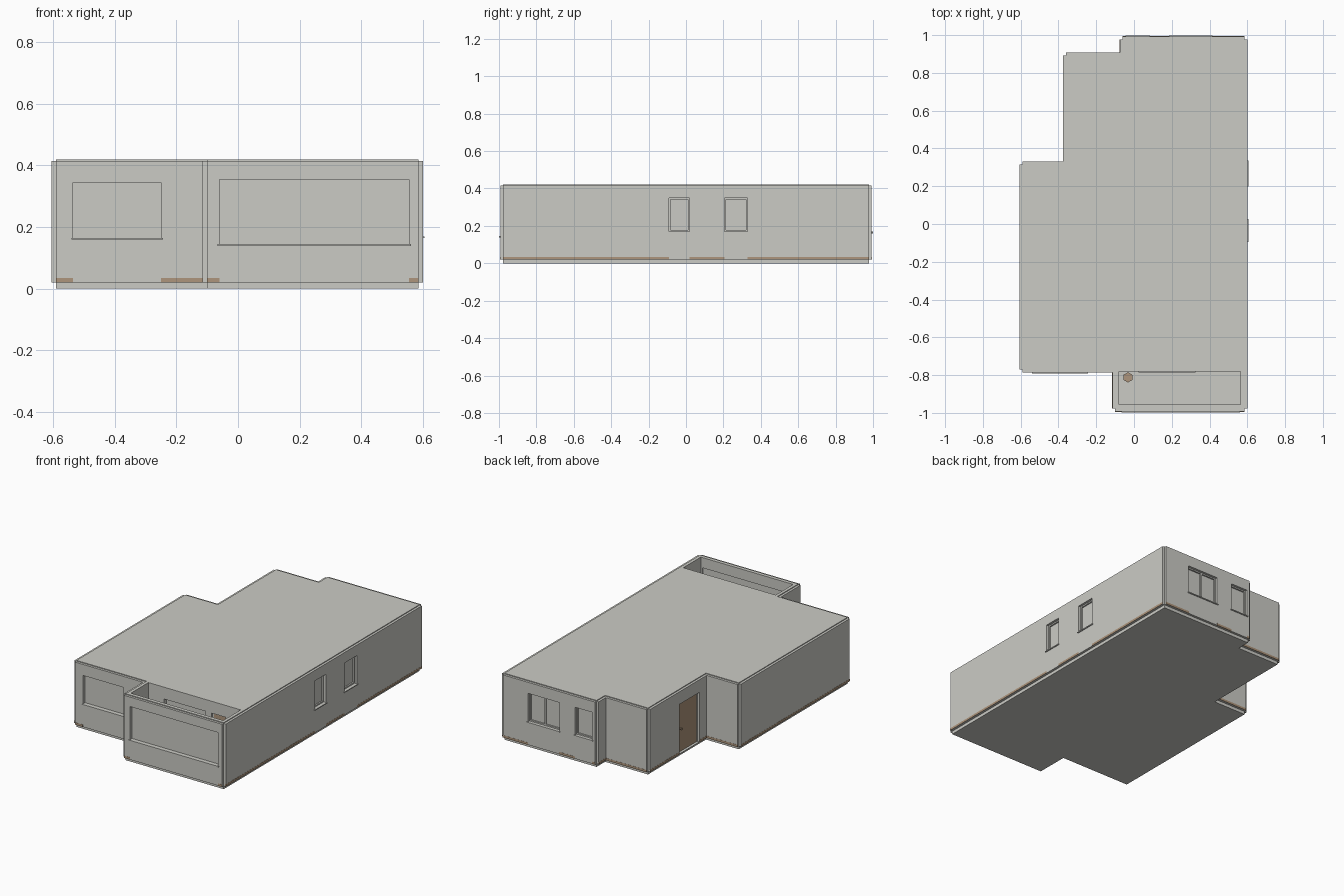
import bpy
import bmesh

cube = bpy.data.objects.get("Cube")
if cube:
    bpy.data.objects.remove(cube, do_unlink=True)


def material(name, rgb):
    m = bpy.data.materials.new(name)
    m.use_nodes = True
    m.diffuse_color = (*rgb, 1)
    m.node_tree.nodes["Principled BSDF"].inputs["Base Color"].default_value = (*rgb, 1)
    return m


GREY = material("warm grey plaster", (0.60, 0.60, 0.56))
BROWN = material("brown wood", (0.42, 0.30, 0.20))


def prism(name, outline, z0, z1, mat):
    """Extrude a counter-clockwise outline from z0 to z1."""
    bm = bmesh.new()
    face = bm.faces.new([bm.verts.new((x, y, z0)) for x, y in outline])
    top = bmesh.ops.extrude_face_region(bm, geom=[face])
    verts = [v for v in top["geom"] if isinstance(v, bmesh.types.BMVert)]
    bmesh.ops.translate(bm, verts=verts, vec=(0, 0, z1 - z0))
    bmesh.ops.recalc_face_normals(bm, faces=bm.faces)
    mesh = bpy.data.meshes.new(name)
    bm.to_mesh(mesh)
    bm.free()
    mesh.materials.append(mat)
    obj = bpy.data.objects.new(name, mesh)
    bpy.context.collection.objects.link(obj)
    return obj


def wall_box(name, wall, lo, hi, d0, d1, z0, z1, mat=GREY):
    """Box on a wall (axis, sign, plane): lo..hi along it, d0..d1 outward."""
    axis, sign, plane = wall
    a, b = sorted((plane + sign * d0, plane + sign * d1))
    if axis == 0:
        pts = [(a, lo), (b, lo), (b, hi), (a, hi)]
    else:
        pts = [(lo, a), (hi, a), (hi, b), (lo, b)]
    return prism(name, pts, z0, z1, mat)


def cut(target, cutter):
    mod = target.modifiers.new("opening", "BOOLEAN")
    mod.operation = "DIFFERENCE"
    mod.solver = "EXACT"
    mod.object = cutter
    bpy.context.view_layer.objects.active = target
    bpy.ops.object.modifier_apply(modifier=mod.name)


# Main dimensions
SKIN = 0.015
BASE, EAVES, ROOF = 0.02, 0.415, 0.42
FOOTPRINT = [(-0.10, -0.978), (0.585, -0.978), (0.585, 0.978), (-0.06, 0.978),
             (-0.06, 0.893), (-0.36, 0.893), (-0.36, 0.315), (-0.59, 0.315),
             (-0.59, -0.77), (-0.10, -0.77)]

# Wall surfaces that carry openings: normal axis, outward sign, plane
FRONT = (1, -1, -0.785)
TERRACE_FRONT = (1, -1, -0.993)
TERRACE_INSIDE = (1, 1, -0.955)
TERRACE_BACK = (1, -1, -0.78)
SIDE = (0, 1, 0.60)
BACK = (1, 1, 0.993)
ENTRY = (0, -1, -0.375)

# Name, wall, from, to, bottom, top, recess depth, kind
OPENINGS = [
    ("front_window", FRONT, -0.535, -0.25, 0.165, 0.345, 0.022, "plain"),
    ("terrace_opening", TERRACE_FRONT, -0.06, 0.555, 0.145, 0.355, 0.022, "plain"),
    ("terrace_inner_opening", TERRACE_INSIDE, -0.06, 0.555, 0.145, 0.355, 0.008, "niche"),
    ("terrace_window", TERRACE_BACK, 0.03, 0.32, 0.165, 0.345, 0.022, "plain"),
    ("side_window_front", SIDE, -0.09, 0.02, 0.17, 0.348, 0.024, "sash"),
    ("side_window_rear", SIDE, 0.205, 0.33, 0.17, 0.348, 0.024, "sash"),
    ("back_window_wide", BACK, 0.19, 0.41, 0.165, 0.345, 0.024, "double"),
    ("back_window_small", BACK, -0.04, 0.08, 0.17, 0.345, 0.024, "sash"),
    ("entry_door", ENTRY, 0.40, 0.60, 0.022, 0.335, 0.022, "door"),
    ("terrace_door", TERRACE_BACK, 0.36, 0.46, 0.022, 0.345, 0.022, "door"),
]

# Solid house body with an open terrace at the front
body = prism("house_body", FOOTPRINT, 0, ROOF, GREY)
well = prism("terrace_well", [(-0.08, -0.955), (0.565, -0.955),
                              (0.565, -0.78), (-0.08, -0.78)], BASE, 0.6, GREY)
cut(body, well)
bpy.data.objects.remove(well, do_unlink=True)

# Outer wall panels, open at the convex corners, with a wooden base strip
panels = []
for i, (p, q) in enumerate(zip(FOOTPRINT, FOOTPRINT[1:] + FOOTPRINT[:1])):
    axis = 0 if abs(p[0] - q[0]) < 1e-6 else 1
    sign = (1 if q[1] > p[1] else -1) if axis == 0 else (1 if q[0] < p[0] else -1)
    wall = (axis, sign, p[axis] + sign * SKIN)
    lo, hi = sorted((p[1 - axis], q[1 - axis]))
    panels.append((wall, wall_box(f"wall_panel_{i}", wall, lo, hi, -SKIN, 0, BASE, EAVES)))
    start = lo
    spans = sorted((o[2], o[3]) for o in OPENINGS
                   if o[1][:2] == wall[:2] and abs(o[1][2] - wall[2]) < 0.001)
    for a, b in spans + [(hi, hi)]:
        wall_box(f"base_strip_{i}", wall, start, a, -0.005, 0.001, BASE, 0.034, BROWN)
        start = b

# Openings: recess, pane or door leaf, frame and sill
for name, wall, lo, hi, z0, z1, depth, kind in OPENINGS:
    cutter = wall_box(name + "_cutter", wall, lo, hi, -depth, 0.02, z0, z1)
    cut(body, cutter)
    for panel_wall, panel in panels:
        if panel_wall[:2] == wall[:2] and abs(panel_wall[2] - wall[2]) < 0.001:
            cut(panel, cutter)
    bpy.data.objects.remove(cutter, do_unlink=True)

    if kind == "door":
        wall_box(name + "_leaf", wall, lo + 0.008, hi - 0.008, -depth, -depth + 0.006,
                 z0, z1 - 0.008, BROWN)
        knob = lo + 0.02 if wall == TERRACE_BACK else hi - 0.025
        wall_box(name + "_handle", wall, knob - 0.004, knob + 0.004, -depth,
                 0.002, 0.165, 0.173, BROWN)
    if kind in ("sash", "double", "door"):
        bar, d0, d1 = 0.008, -depth, -depth + 0.009
        for a in (lo, hi - bar):
            wall_box(name + "_jamb", wall, a, a + bar, d0, d1, z0, z1)
        wall_box(name + "_head", wall, lo, hi, d0, d1, z1 - bar, z1)
        if kind != "door":
            wall_box(name + "_rail", wall, lo, hi, d0, d1, z0, z0 + bar)
        if kind == "double":
            mid = (lo + hi) / 2
            wall_box(name + "_mullion", wall, mid - 0.005, mid + 0.005, d0, d1, z0, z1)
    if kind not in ("door", "niche"):
        wall_box(name + "_sill", wall, lo - 0.006, hi + 0.006, -depth, 0.006, z0 - 0.006, z0)

# Small wooden planter standing in the terrace corner
bpy.ops.mesh.primitive_cone_add(vertices=6, radius1=0.018, radius2=0.027, depth=0.05,
                                location=(-0.032, -0.812, BASE + 0.025))
planter = bpy.context.object
planter.name = "terrace_planter"
planter.data.materials.append(BROWN)
